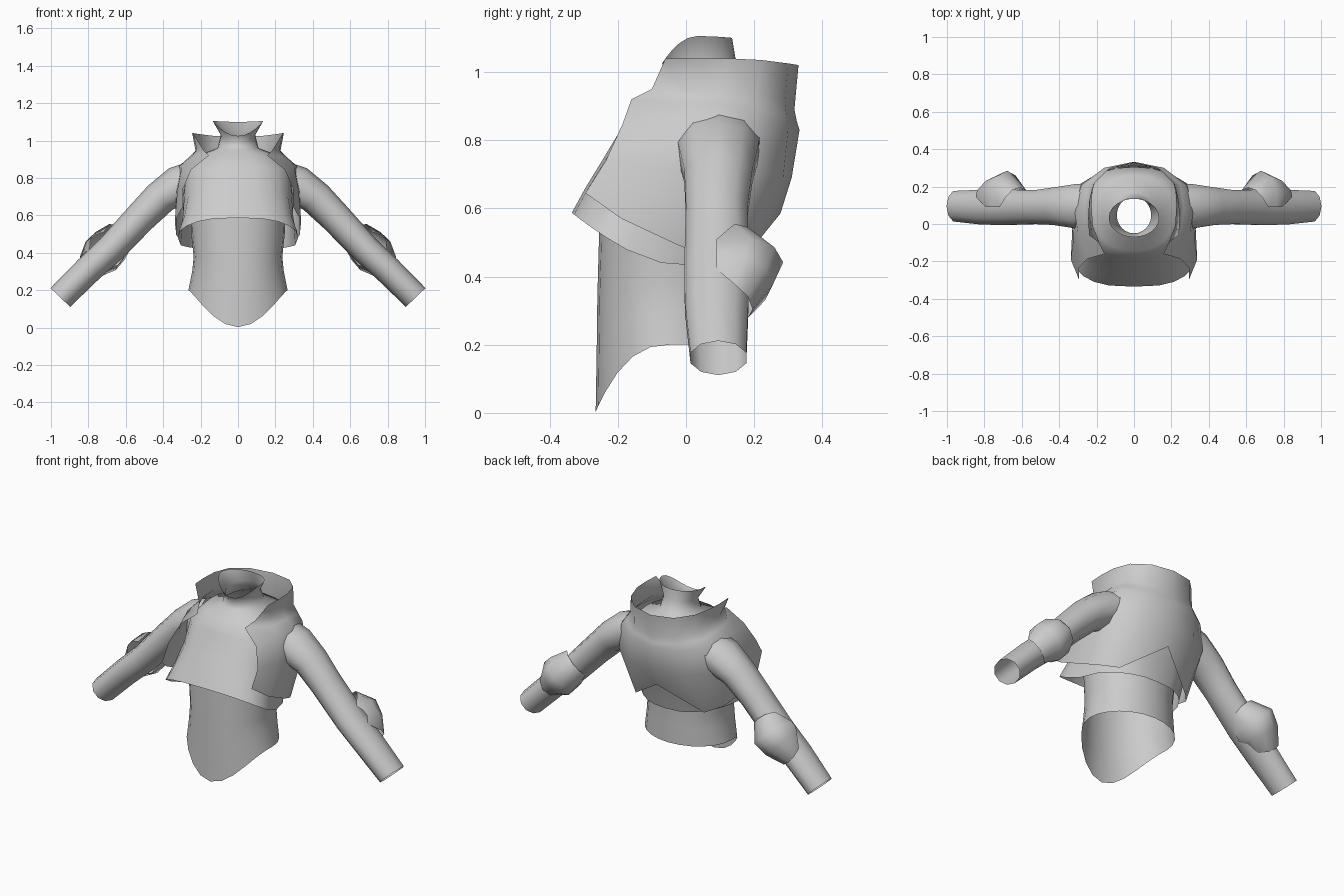
import bpy
from math import sin, cos, pi, radians
from mathutils import Vector

cloth = bpy.data.materials.new("grey_cloth")
cloth.diffuse_color = (0.6, 0.6, 0.6, 1)


def sheet(name, rows, closed=False):
    """Skin a grid of points for the +x half, then mirror it across x = 0."""
    n = len(rows[0])
    verts = [p for row in rows for p in row]
    faces = []
    for i in range(len(rows) - 1):
        for j in range(n if closed else n - 1):
            k = (j + 1) % n
            faces.append((i * n + j, (i + 1) * n + j, (i + 1) * n + k, i * n + k))
    me = bpy.data.meshes.new(name)
    me.from_pydata(verts, [], faces)
    me.materials.append(cloth)
    ob = bpy.data.objects.new(name, me)
    bpy.context.collection.objects.link(ob)
    bpy.ops.object.select_all(action='DESELECT')
    ob.select_set(True)
    bpy.context.view_layer.objects.active = ob
    bpy.ops.object.shade_smooth_by_angle(angle=radians(80))
    mod = ob.modifiers.new("mirror", 'MIRROR')
    mod.use_clip = True
    return ob


def half_ring(w, yf, yb, zf, zs, zb, n=2.0, power=2.0, taper=0.0, steps=12):
    """Half superellipse from front centre to back centre with a tilted rim,
    narrowed toward the back by taper."""
    pts = []
    for i in range(steps + 1):
        a = pi * i / steps
        s, c = max(0.0, sin(a)), cos(a)
        if i in (0, steps):
            s = 0.0
        x = w * s ** (2 / n) * (1 - taper * max(0.0, (0.5 - c) / 1.5))
        off = abs(c) ** (2 / n) * (1 if c > 0 else -1)
        y = (yf + yb) / 2 - (yb - yf) / 2 * off
        z = zs + ((zf if c > 0 else zb) - zs) * abs(c) ** power
        pts.append((x, y, z))
    return pts


# Undershirt with a pointed front tail
sheet("undershirt", [half_ring(*r) for r in (
    (0.255, -0.25, 0.18, 0.65, 0.65, 0.65, 2.1),
    (0.25, -0.255, 0.175, 0.52, 0.50, 0.50, 2.1),
    (0.237, -0.26, 0.17, 0.34, 0.38, 0.38, 2.1),
    (0.245, -0.262, 0.17, 0.18, 0.30, 0.30, 2.1, 2.4),
    (0.265, -0.265, 0.17, 0.003, 0.20, 0.20, 2.0, 2.5))])

# Cropped top with flared neck and flared hem
sheet("cropped_top", [half_ring(*r) for r in (
    (0.135, -0.07, 0.135, 1.025, 1.105, 1.10),
    (0.092, -0.05, 0.145, 0.985, 1.03, 1.04),
    (0.11, -0.07, 0.17, 0.95, 0.96, 0.98),
    (0.215, -0.145, 0.26, 0.92, 0.92, 0.92, 2.2),
    (0.285, -0.18, 0.305, 0.85, 0.85, 0.82, 2.5),
    (0.295, -0.24, 0.28, 0.75, 0.70, 0.70, 2.6),
    (0.315, -0.295, 0.225, 0.66, 0.56, 0.54, 2.8, 1.2, 0.22),
    (0.35, -0.335, 0.19, 0.587, 0.44, 0.41, 2.8, 1.0, 0.38))])

# Open jacket: each row runs from the front edge round to the back centre
sheet("open_jacket", [
    # standing collar rim
    [(.24, -.06, 1.04), (.245, .03, 1.04), (.24, .12, 1.04),
     (.21, .22, 1.035), (.13, .30, 1.025), (0, .33, 1.02)],
    # collar base
    [(.185, -.10, .95), (.22, -.01, .95), (.227, .10, .945),
     (.22, .21, .935), (.14, .29, .91), (0, .318, .89)],
    # lapel
    [(.157, -.16, .92), (.25, -.035, .91), (.265, .09, .908),
     (.25, .21, .895), (.15, .295, .87), (0, .325, .855)],
    # shoulders
    [(.25, -.187, .845), (.30, -.045, .86), (.32, .09, .86),
     (.28, .21, .85), (.16, .30, .835), (0, .333, .83)],
    # chest
    [(.295, -.235, .74), (.325, -.09, .73), (.335, .09, .72),
     (.295, .21, .70), (.17, .285, .69), (0, .31, .69)],
    # hem, dipping at the rear corners and notched at the back
    [(.295, -.295, .645), (.338, -.19, .57), (.33, -.03, .495),
     (.297, .07, .455), (.225, .152, .43), (0, .277, .585)]])


# Arm frame: along the sleeve, and up across it
along = Vector((0.69, 0, -0.72))
across = Vector((0.72, 0, 0.69))


def sleeve_ring(cx, cz, cy, r, ry, count=10):
    base = Vector((cx, cy, cz))
    return [base + across * r * cos(2 * pi * i / count)
            + Vector((0, ry * sin(2 * pi * i / count), 0)) for i in range(count)]


# Sleeves, widening into the shoulders
sheet("sleeve", [sleeve_ring(*r) for r in (
    (0.19, 0.80, 0.095, 0.12, 0.13),
    (0.285, 0.77, 0.095, 0.118, 0.125),
    (0.415, 0.695, 0.095, 0.092, 0.105),
    (0.52, 0.59, 0.09, 0.085, 0.095),
    (0.68, 0.42, 0.09, 0.079, 0.10),
    (0.80, 0.31, 0.09, 0.076, 0.098),
    (0.95, 0.161, 0.095, 0.073, 0.086))], closed=True)

# Elbow guards wrapped round the back of each sleeve, narrowing at the sides
elbow = Vector((0.70, 0.09, 0.42))
rows = []
for t, r, ry in ((-0.13, 0.105, 0.105), (-0.03, 0.135, 0.195),
                 (0.06, 0.14, 0.165), (0.16, 0.095, 0.105)):
    row = []
    for i in range(7):
        a = pi * i / 6
        p = max(0.0, sin(a)) ** 0.5
        row.append(elbow + along * t * (0.4 + 0.6 * p)
                   + across * r * cos(a) * (0.72 + 0.28 * p)
                   + Vector((0, ry * sin(a), 0)))
    rows.append(row)
sheet("elbow_guard", rows)
